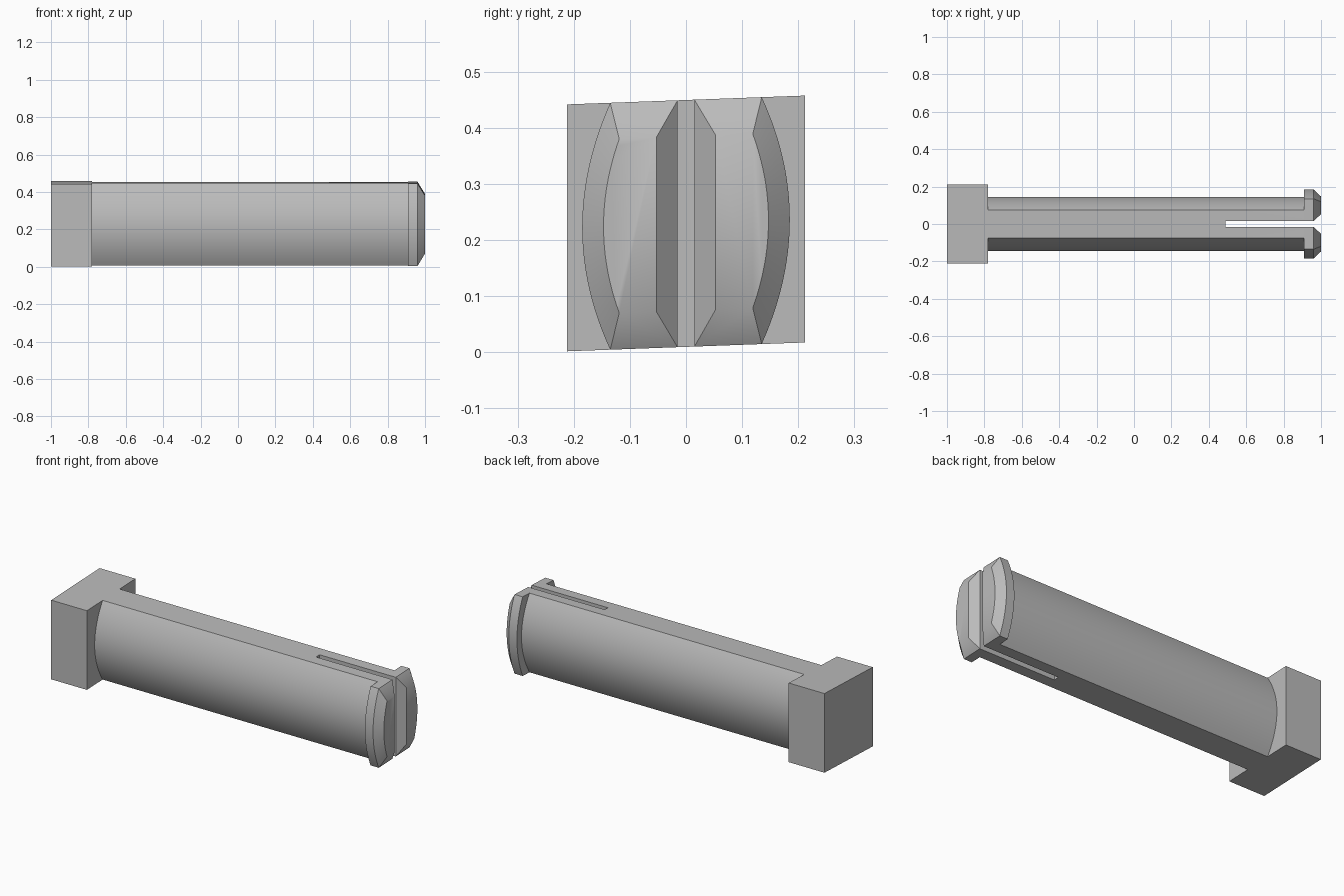
import bpy, bmesh, math

cube = bpy.data.objects.get("Cube")
if cube:
    bpy.data.objects.remove(cube)

HALF_H, MID_Z, SHEAR = 0.22, 0.2295, 0.037
SLIT = 0.015
ARC_STEPS = 24

metal = bpy.data.materials.new("plain_grey")
metal.use_nodes = True
grey = (0.5, 0.5, 0.5, 1)
metal.diffuse_color = grey
metal.node_tree.nodes["Principled BSDF"].inputs["Base Color"].default_value = grey


def finish(name, bm):
    """Weld, lean the part slightly and make it an object."""
    bmesh.ops.remove_doubles(bm, verts=bm.verts[:], dist=0.0001)
    bmesh.ops.recalc_face_normals(bm, faces=bm.faces[:])
    for v in bm.verts:
        v.co.z += MID_Z + SHEAR * v.co.y
    mesh = bpy.data.meshes.new(name)
    bm.to_mesh(mesh)
    bm.free()
    mesh.materials.append(metal)
    obj = bpy.data.objects.new(name, mesh)
    bpy.context.collection.objects.link(obj)
    return obj


def half_outline(inner, edge, bulge, half_h):
    """Half section: straight inner side, flat ends, bowed outer side."""
    pts = [(inner, -half_h)]
    for i in range(ARC_STEPS + 1):
        t = 2 * i / ARC_STEPS - 1
        pts.append((edge + (bulge - edge) * (1 - t * t), t * half_h))
    return pts + [(inner, half_h)]


# Square head
bm = bmesh.new()
bmesh.ops.create_cube(bm, size=1)
for v in bm.verts:
    v.co.x = v.co.x * 0.22 - 0.89
    v.co.y *= 0.425
    v.co.z *= 2 * HALF_H
finish("head", bm)

# Split shaft with catch lips and bevelled tips, lofted half by half
shaft, lip = (0.075, 0.145, HALF_H), (0.135, 0.185, HALF_H)
tip = (0.119, 0.147, 0.155)
stations = [
    (-0.78, 0, shaft),
    (0.49, 0, shaft),
    (0.49, SLIT, shaft),
    (0.91, SLIT, shaft),
    (0.91, SLIT, lip),
    (0.96, SLIT, lip),
    (1.0, 0.053, tip),
]
bm = bmesh.new()
for side in (-1, 1):
    rings = [[bm.verts.new((x, side * y, z)) for y, z in half_outline(inner, *shape)]
             for x, inner, shape in stations]
    for k, (a, b) in enumerate(zip(rings, rings[1:])):
        count = len(a)
        # The unsplit length has no wall on the centre plane
        for i in range(count - 1 if k == 0 else count):
            j = (i + 1) % count
            bm.faces.new((a[i], a[j], b[j], b[i]))
    bm.faces.new(rings[-1])
pin = finish("split_shaft", bm)

for obj in bpy.context.selected_objects:
    obj.select_set(False)
pin.select_set(True)
bpy.context.view_layer.objects.active = pin
bpy.ops.object.shade_smooth_by_angle(angle=math.radians(35))
